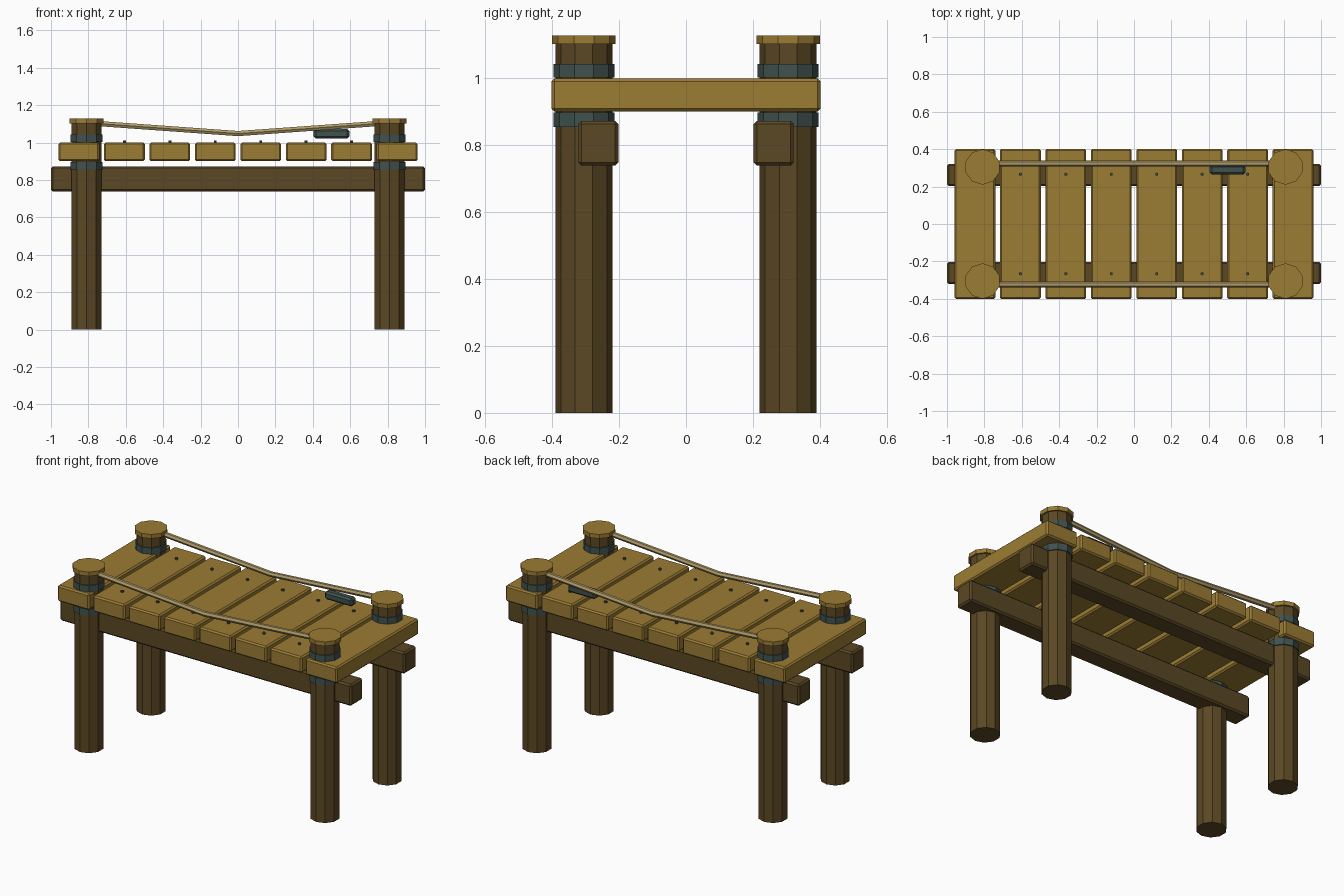
import bpy, bmesh, math
from mathutils import Matrix, Vector

if "Cube" in bpy.data.objects:
    bpy.data.objects.remove(bpy.data.objects["Cube"])


def material(name, rgb):
    m = bpy.data.materials.new(name)
    m.diffuse_color = (*rgb, 1)
    m.use_nodes = True
    m.node_tree.nodes["Principled BSDF"].inputs["Base Color"].default_value = m.diffuse_color
    return m


PLANK = material("plank_wood", (0.33, 0.2, 0.033))
DARK = material("dark_wood", (0.105, 0.064, 0.018))
METAL = material("teal_metal", (0.05, 0.083, 0.078))
ROPE = material("rope_tan", (0.43, 0.33, 0.14))


def finish(name, bm, mat):
    mesh = bpy.data.meshes.new(name)
    bmesh.ops.recalc_face_normals(bm, faces=bm.faces)
    bm.to_mesh(mesh)
    bm.free()
    mesh.materials.append(mat)
    obj = bpy.data.objects.new(name, mesh)
    bpy.context.collection.objects.link(obj)
    return obj


def box(name, center, size, bevel, mat):
    bm = bmesh.new()
    bmesh.ops.create_cube(bm, size=1, matrix=Matrix.Translation(center) @ Matrix.Diagonal((*size, 1)))
    bmesh.ops.bevel(bm, geom=bm.edges[:], offset=bevel, segments=1, affect='EDGES')
    return finish(name, bm, mat)


def cylinder(name, x, y, z0, z1, r, sides, mat):
    bm = bmesh.new()
    bmesh.ops.create_cone(bm, cap_ends=True, segments=sides, radius1=r, radius2=r,
                          depth=z1 - z0, matrix=Matrix.Translation((x, y, (z0 + z1) / 2)))
    return finish(name, bm, mat)


def tube(name, points, r, sides, mat):
    # rings in the YZ plane keep the bend mitred
    bm = bmesh.new()
    rings = []
    for p in points:
        rings.append([bm.verts.new(Vector(p) + Vector((0, r * math.cos(a), r * math.sin(a))))
                      for a in (2 * math.pi * i / sides for i in range(sides))])
    for a, b in zip(rings, rings[1:]):
        for i in range(sides):
            j = (i + 1) % sides
            bm.faces.new((a[i], a[j], b[j], b[i]))
    bm.faces.new(rings[0])
    bm.faces.new(rings[-1])
    return finish(name, bm, mat)


# Posts with metal bands and wooden caps
for x in (-0.81, 0.81):
    for y in (-0.305, 0.305):
        cylinder("post", x, y, 0, 1.105, 0.085, 10, DARK)
        cylinder("lower_band", x, y, 0.855, 0.897, 0.091, 10, METAL)
        cylinder("upper_band", x, y, 1.003, 1.042, 0.091, 10, METAL)
        cylinder("post_cap", x, y, 1.102, 1.128, 0.095, 10, PLANK)

# Long support beams
for y in (-0.262, 0.262):
    box("support_beam", (0, y, 0.806), (2, 0.12, 0.134), 0.01, DARK)

# Deck planks, nailed on the inner ones
for i in range(8):
    x = (i - 3.5) * 0.243
    box("plank", (x, 0, 0.95), (0.218, 0.804, 0.1), 0.009, PLANK)
    if 0 < i < 7:
        for y in (-0.266, 0.266):
            cylinder("nail", x, y, 0.99, 1.01, 0.009, 6, METAL)

# Sagging side ropes
for y in (-0.323, 0.323):
    tube("rope", [(-0.81, y, 1.106), (0, y, 1.048), (0.81, y, 1.106)], 0.016, 6, ROPE)

# Small metal block beside the back rope
box("metal_block", (0.5, 0.29, 1.047), (0.19, 0.05, 0.05), 0.011, METAL)
